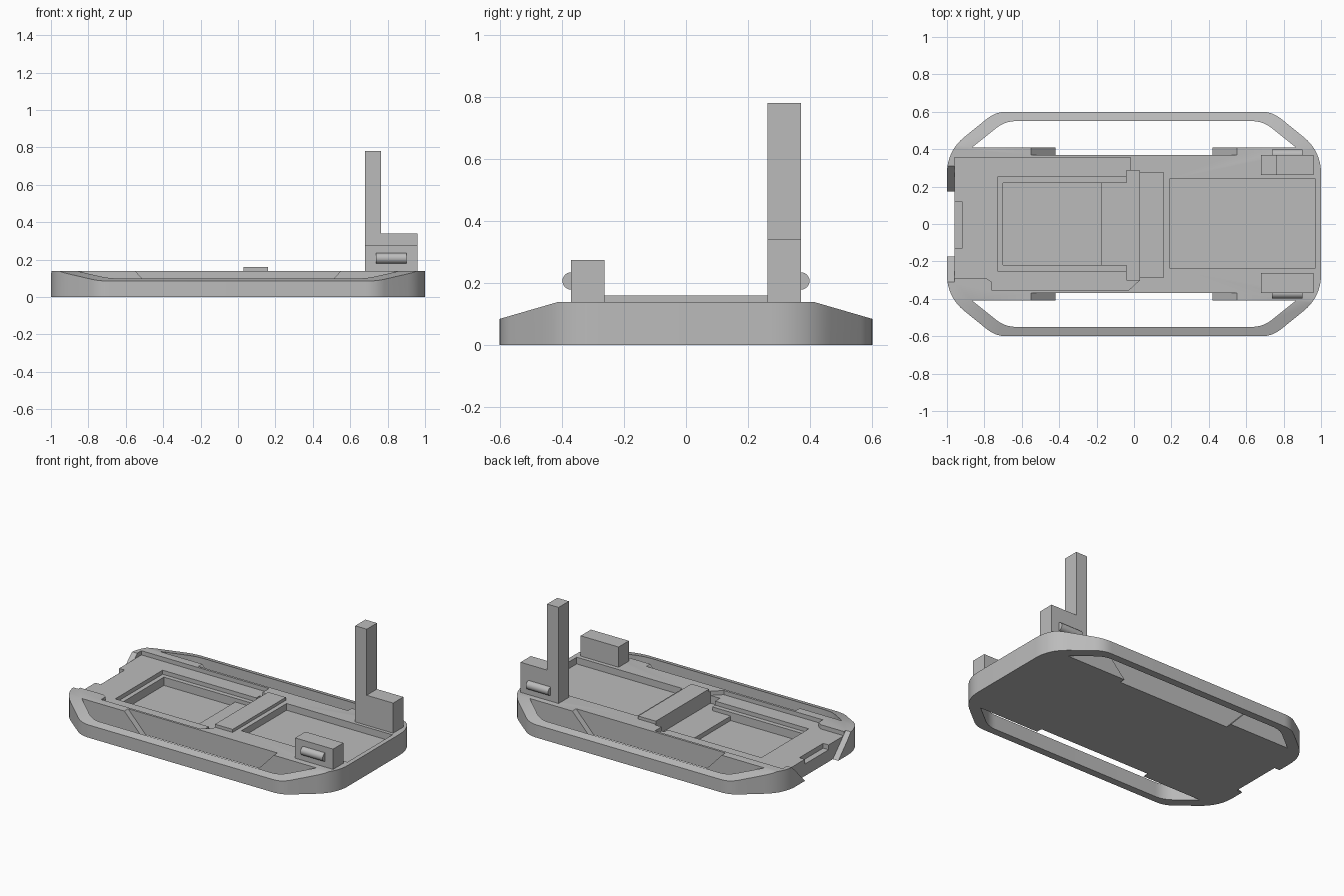
import bpy, bmesh, math
from mathutils import Vector

cube = bpy.data.objects.get("Cube")
if cube:
    bpy.data.objects.remove(cube, do_unlink=True)

grey = bpy.data.materials.new("light grey")
grey.use_nodes = True
COLOR = (0.5, 0.5, 0.5, 1)
grey.diffuse_color = COLOR
grey.node_tree.nodes["Principled BSDF"].inputs["Base Color"].default_value = COLOR
TOP = 0.14


def prism(name, points, axis, lo, hi):
    """Extrude a 2D polygon along x, y or z."""
    place = {"x": lambda a, b, t: (t, a, b),
             "y": lambda a, b, t: (a, t, b),
             "z": lambda a, b, t: (a, b, t)}[axis]
    bm = bmesh.new()
    ends = [[bm.verts.new(place(a, b, t)) for a, b in points] for t in (lo, hi)]
    for ring in ends:
        bm.faces.new(ring)
    n = len(points)
    for i in range(n):
        j = (i + 1) % n
        bm.faces.new((ends[0][i], ends[0][j], ends[1][j], ends[1][i]))
    bmesh.ops.recalc_face_normals(bm, faces=bm.faces)
    mesh = bpy.data.meshes.new(name)
    bm.to_mesh(mesh)
    bm.free()
    mesh.materials.append(grey)
    obj = bpy.data.objects.new(name, mesh)
    bpy.context.collection.objects.link(obj)
    return obj


def box(name, x0, x1, y0, y1, z0, z1):
    return prism(name, [(x0, y0), (x1, y0), (x1, y1), (x0, y1)], "z", z0, z1)


def rounded(corners, steps=8):
    """Round each (x, y, reach) corner with a soft curve."""
    out = []
    n = len(corners)
    for i, (x, y, reach) in enumerate(corners):
        p = Vector((x, y))
        if not reach:
            out.append((x, y))
            continue
        a = p + (Vector(corners[i - 1][:2]) - p).normalized() * reach
        b = p + (Vector(corners[(i + 1) % n][:2]) - p).normalized() * reach
        for k in range(steps + 1):
            t = k / steps
            out.append(tuple(a * (1 - t) ** 2 + p * 2 * t * (1 - t) + b * t * t))
    return out


def select(obj):
    bpy.ops.object.select_all(action="DESELECT")
    obj.select_set(True)
    bpy.context.view_layer.objects.active = obj


def combine(obj, tool, operation="DIFFERENCE"):
    tool.hide_render = True
    mod = obj.modifiers.new("cut", "BOOLEAN")
    mod.operation, mod.object, mod.solver = operation, tool, "EXACT"
    select(obj)
    bpy.ops.object.modifier_apply(modifier=mod.name)
    bpy.data.objects.remove(tool, do_unlink=True)


# Base tray: rounded octagonal outline with tops sloping down at the sides
base = prism("base_tray", rounded([
    (1, 0.39, 0.12), (0.74, 0.6, 0.06), (-0.74, 0.6, 0.06), (-1, 0.39, 0.12),
    (-1, -0.39, 0.12), (-0.74, -0.6, 0.06), (0.74, -0.6, 0.06), (1, -0.39, 0.12)]),
    "z", 0, 0.2)
combine(base, prism("slope_profile", [
    (-0.61, -0.1), (0.61, -0.1), (0.61, 0.082), (0.41, TOP), (-0.41, TOP), (-0.61, 0.082)],
    "x", -1.1, 1.1), "INTERSECT")

# Open side slots and the slanted notches beside them
for s in (-1, 1):
    combine(base, prism("slot_cutter", rounded([
        (0.865, s * 0.41, 0), (0.69, s * 0.55, 0.06),
        (-0.69, s * 0.55, 0.06), (-0.865, s * 0.41, 0)]), "z", -0.1, 0.3))
    combine(base, prism("notch_cutter", [
        (-0.56, 0.15), (0.56, 0.15), (0.41, -0.01), (-0.41, -0.01)],
        "y", *sorted((s * 0.37, s * 0.43))))

# Slanted notch in the right end
combine(base, prism("end_notch_cutter", [
    (-0.32, 0.15), (0.32, 0.15), (0.165, -0.01), (-0.165, -0.01)], "x", -1.1, -0.96))

# Shallow recess, then stepped pockets within it
combine(base, prism("recess_cutter", [
    (-0.96, 0.355), (-0.02, 0.355), (-0.02, 0.28), (0.03, 0.28), (0.03, -0.3),
    (-0.03, -0.355), (-0.76, -0.355), (-0.76, -0.31), (-0.79, -0.29), (-0.96, -0.29)],
    "z", 0.112, 0.3))
for cutter in (
        (-0.98, -0.92, -0.13, 0.12, 0.08, 0.3),
        (-0.73, -0.03, -0.25, 0.25, 0.085, 0.3),
        (-0.70, -0.03, -0.22, 0.22, 0.06, 0.3),
        (-0.70, -0.175, -0.22, 0.22, 0.03, 0.3),
        (-0.04, 0.03, -0.3, 0.285, 0.06, 0.3),
        (0.19, 0.97, -0.235, 0.24, 0.095, 0.3)):
    combine(base, box("pocket_cutter", *cutter))

# Crossbar and upright supports
box("crossbar", 0.03, 0.16, -0.285, 0.275, 0.1, 0.16)
box("front_block", 0.68, 0.96, -0.37, -0.262, 0.12, 0.275)
prism("tall_post", [(0.68, 0.12), (0.96, 0.12), (0.96, 0.34), (0.765, 0.34),
                    (0.765, 0.78), (0.68, 0.78)], "y", 0.262, 0.37)

# Half-round catches on the outside of the supports
for name, y in (("front_catch", -0.37), ("back_catch", 0.37)):
    circle = [(y + 0.028 * math.cos(k * math.tau / 24),
               0.207 + 0.028 * math.sin(k * math.tau / 24)) for k in range(24)]
    prism(name, circle, "x", 0.738, 0.902)

for obj in bpy.context.scene.objects:
    if obj.type == "MESH":
        select(obj)
        bpy.ops.object.shade_smooth_by_angle(angle=math.radians(25))
